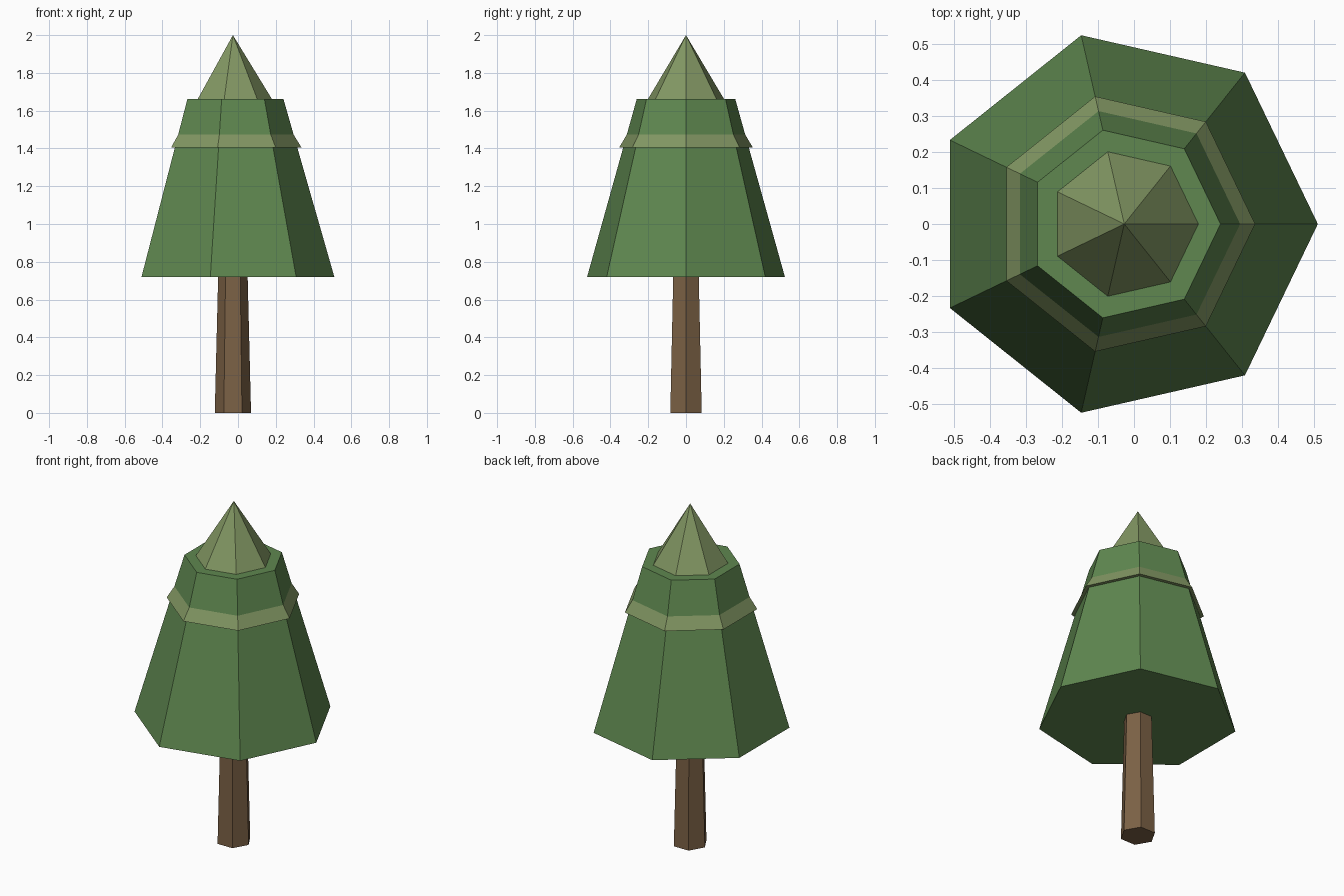
import bpy
from math import radians

if "Cube" in bpy.data.objects:
    bpy.data.objects.remove(bpy.data.objects["Cube"])

AXIS_X = -0.027  # tree axis; the odd-sided crown is centred by its bounds


def tier(name, sides, r_bottom, r_top, z_bottom, z_top, color):
    """Flat-shaded tapered prism with one corner pointing along +x."""
    bpy.ops.mesh.primitive_cone_add(
        vertices=sides, radius1=r_bottom, radius2=r_top,
        depth=z_top - z_bottom, end_fill_type='NGON',
        location=(AXIS_X, 0, (z_bottom + z_top) / 2),
        rotation=(0, 0, radians(-90)))
    obj = bpy.context.object
    obj.name = name
    mat = bpy.data.materials.new(name + "_color")
    mat.diffuse_color = (*color, 1)
    mat.use_nodes = True
    mat.node_tree.nodes["Principled BSDF"].inputs["Base Color"].default_value = mat.diffuse_color
    obj.data.materials.append(mat)
    return obj


# Six-sided trunk
tier("trunk", 6, 0.096, 0.078, 0.0, 0.725, (0.20, 0.12, 0.06))
# Lower foliage: truncated seven-sided cone
tier("lower_foliage", 7, 0.537, 0.267, 0.72, 1.663, (0.115, 0.245, 0.08))
# Upper foliage: pointed cone that pokes out below as a band and above as the tip
tier("upper_foliage", 7, 0.363, 0.0, 1.405, 2.0, (0.225, 0.31, 0.125))
